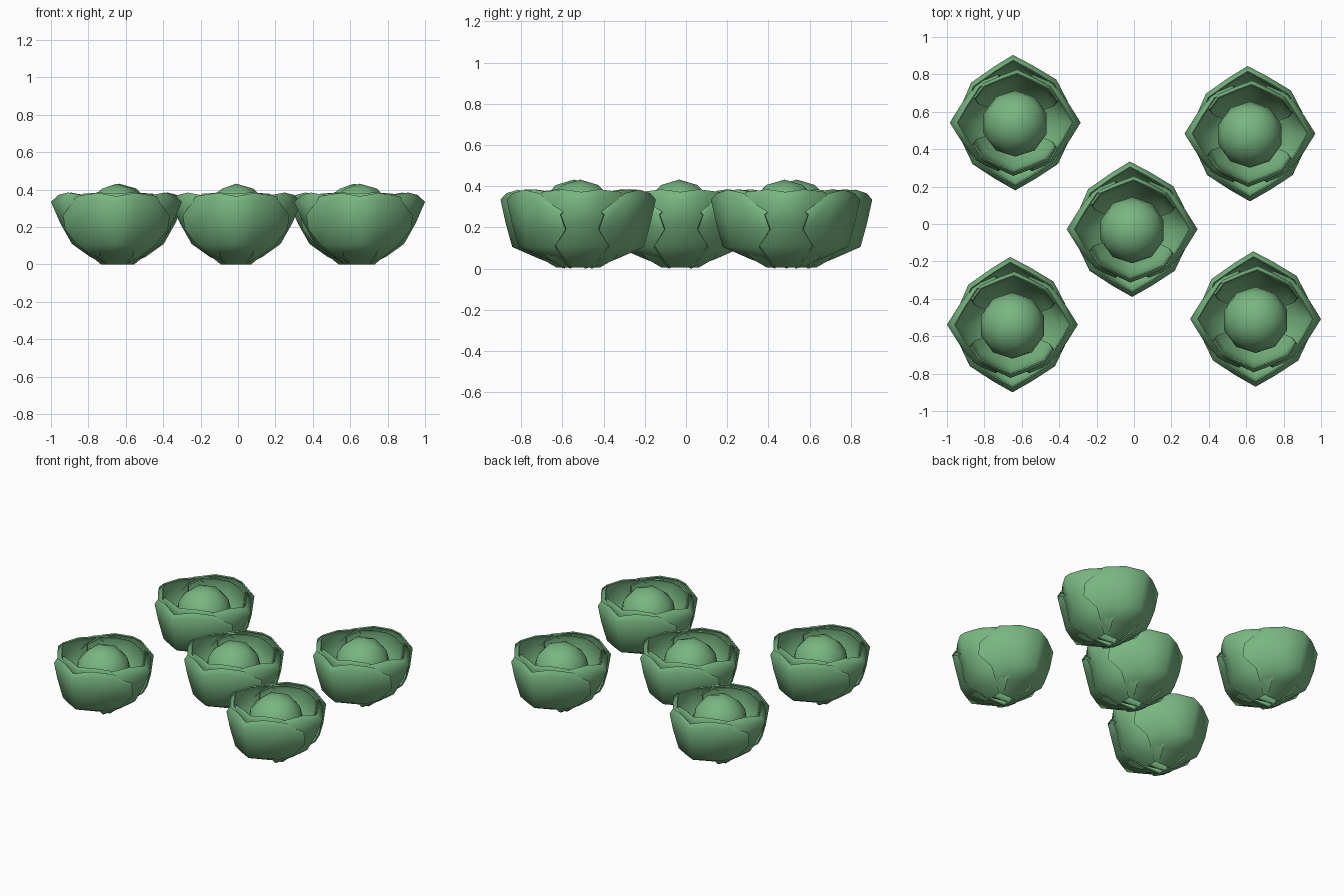
import bpy, bmesh, math
from mathutils import Vector

if "Cube" in bpy.data.objects:
    bpy.data.objects.remove(bpy.data.objects["Cube"])

green = bpy.data.materials.new("cabbage green")
green.diffuse_color = (0.19, 0.47, 0.22, 1)
green.use_nodes = True
green.node_tree.nodes["Principled BSDF"].inputs["Base Color"].default_value = green.diffuse_color

# Half of a leaf's cross-section: width fraction, sweep back, drop of the rim
COLUMNS = [(0, 0, 0), (0.37, 0.06, -0.018), (0.80, 0.14, 0.0), (1.0, 0.26, 0.09)]

# Leaf rows from base to rim: distance from axis, height, half width, sweep, rim drop
OUTER = [(0.05, 0.0, 0.08, 0.0, 0), (0.18, 0.05, 0.14, 0.35, 0),
         (0.305, 0.105, 0.21, 0.68, 0), (0.337, 0.22, 0.275, 1.0, 0.35),
         (0.362, 0.335, 0.285, 1.0, 0.8), (0.335, 0.365, 0.27, 0.95, 1)]
SIDE = [(0.06, 0.005, 0.09, 0.0, 0), (0.14, 0.04, 0.15, 0.2, 0),
        (0.238, 0.11, 0.22, 0.52, 0), (0.30, 0.22, 0.25, 0.87, 0.3),
        (0.350, 0.335, 0.26, 1.0, 0.6), (0.31, 0.372, 0.24, 0.85, 0.7)]
INNER = [(0.04, 0.02, 0.08, 0.0, 0), (0.14, 0.08, 0.13, 0.3, 0),
         (0.20, 0.15, 0.17, 0.45, 0), (0.24, 0.25, 0.205, 0.55, 0.1),
         (0.285, 0.355, 0.23, 0.6, 0.3), (0.265, 0.378, 0.22, 0.55, 0.4)]


def finish(bm, name, angle):
    bmesh.ops.recalc_face_normals(bm, faces=bm.faces)
    me = bpy.data.meshes.new(name)
    bm.to_mesh(me)
    bm.free()
    me.shade_smooth()
    me.set_sharp_from_angle(angle=math.radians(angle))
    me.materials.append(green)
    return me


def leaf_mesh(name, rows):
    """Cupped leaf facing -y with a curled, scalloped rim."""
    bm = bmesh.new()
    grid = []
    for r, z, w, s, d in rows:
        line = []
        for c in range(-3, 4):
            fx, sweep, drop = COLUMNS[abs(c)]
            x = math.copysign(fx * w, c) if c else 0
            line.append(bm.verts.new((x, -(r - sweep * s), z - drop * d)))
        grid.append(line)
    for a, b in zip(grid, grid[1:]):
        for k in range(6):
            bm.faces.new((a[k], a[k + 1], b[k + 1], b[k]))
    bmesh.ops.recalc_face_normals(bm, faces=bm.faces)
    bmesh.ops.solidify(bm, geom=bm.faces[:], thickness=0.008)
    for v in bm.verts:
        v.co.z = max(v.co.z, 0)
    return finish(bm, name, 80)


def head_mesh():
    """Low-poly round heart of the cabbage."""
    bm = bmesh.new()
    bmesh.ops.create_icosphere(bm, subdivisions=2, radius=0.177)
    return finish(bm, "head", 60)


outer = leaf_mesh("outer_leaf", OUTER)
side = leaf_mesh("side_leaf", SIDE)
inner = leaf_mesh("inner_leaf", INNER)
head = head_mesh()


def place(name, mesh, loc, angle=0):
    ob = bpy.data.objects.new(name, mesh)
    ob.location = loc
    ob.rotation_euler.z = math.radians(angle)
    bpy.context.collection.objects.link(ob)
    return ob


# Five cabbages, four at the corners and one in the middle
CENTRES = [(-0.635, 0.542), (0.62, 0.483), (-0.01, -0.028), (-0.65, -0.538), (0.65, -0.508)]
for n, (x, y) in enumerate(CENTRES, 1):
    base = Vector((x, y, 0))
    place(f"cabbage_{n}_head", head, base + Vector((0, -0.005, 0.255)))
    for label, mesh, angles in (("outer_leaf", outer, (0, 182)),
                                ("side_leaf", side, (90, 270)),
                                ("inner_leaf", inner, (-2, 178))):
        for k, a in enumerate(angles, 1):
            place(f"cabbage_{n}_{label}_{k}", mesh, base, a)
